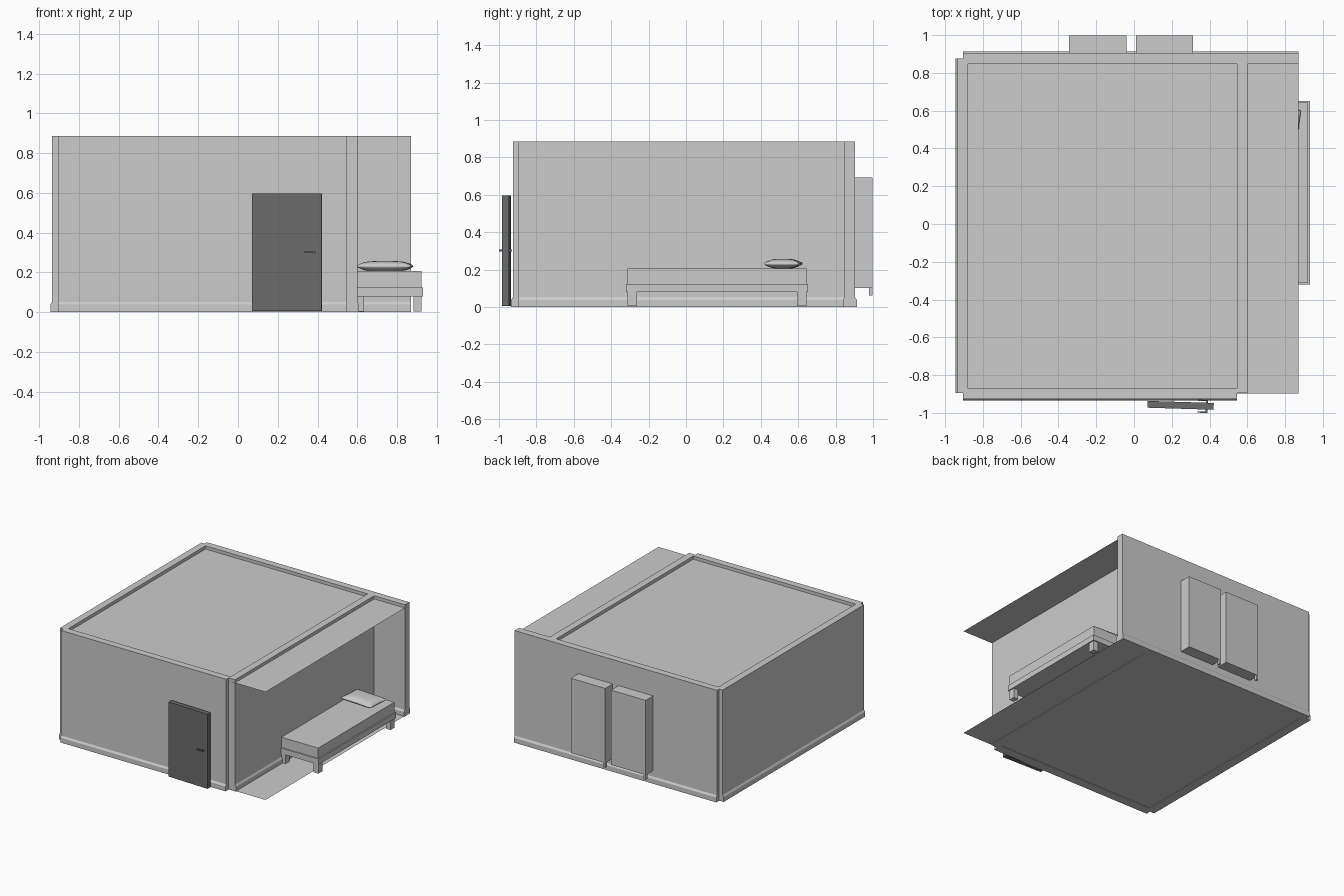
import bpy, bmesh, math
from mathutils import Matrix, Vector

if "Cube" in bpy.data.objects:
    bpy.data.objects.remove(bpy.data.objects["Cube"])

dark = bpy.data.materials.new("dark_door")
dark.diffuse_color = (0.15, 0.15, 0.15, 1)
dark.use_nodes = True
dark.node_tree.nodes["Principled BSDF"].inputs["Base Color"].default_value = dark.diffuse_color


def finish(name, bm, mat=None):
    me = bpy.data.meshes.new(name)
    bmesh.ops.recalc_face_normals(bm, faces=bm.faces)
    bm.to_mesh(me)
    bm.free()
    ob = bpy.data.objects.new(name, me)
    bpy.context.collection.objects.link(ob)
    if mat:
        me.materials.append(mat)
    return ob


def add_box(bm, lo, hi):
    lo, hi = Vector(lo), Vector(hi)
    m = Matrix.Translation((lo + hi) / 2) @ Matrix.Diagonal((*(hi - lo), 1))
    bmesh.ops.create_cube(bm, size=1, matrix=m)


def box(name, lo, hi, mat=None):
    bm = bmesh.new()
    add_box(bm, lo, hi)
    return finish(name, bm, mat)


def sheet(name, z):
    bm = bmesh.new()
    bm.faces.new([bm.verts.new((x, y, z)) for x, y in
                  ((-.905, -.897), (.87, -.897), (.87, .876), (-.905, .876))])
    return finish(name, bm)


def wall(name, start, end):
    """Wall section with skirting on both sides, swept along a centre line."""
    half = [(.037, 0), (.037, .038), (.028, .052), (.028, .885)]
    section = half + [(-s, z) for s, z in reversed(half)]
    a, b = Vector((*start, 0)), Vector((*end, 0))
    side = (b - a).normalized().cross(Vector((0, 0, 1)))
    bm = bmesh.new()
    face = bm.faces.new([bm.verts.new(a + side * s + Vector((0, 0, z))) for s, z in section])
    ext = bmesh.ops.extrude_face_region(bm, geom=[face], use_keep_orig=True)
    verts = [v for v in ext["geom"] if isinstance(v, bmesh.types.BMVert)]
    bmesh.ops.translate(bm, verts=verts, vec=b - a)
    return finish(name, bm)


# Room shell
wall("left_wall", (-.907, -.896), (-.907, .876))
wall("back_wall", (-.905, .876), (.87, .876))
wall("front_wall", (-.905, -.898), (.545, -.898))
wall("inner_wall", (.573, -.896), (.573, .876))
sheet("floor", .004)
sheet("ceiling", .86)

# Thin panel edge showing on the inner wall
box("wall_panel_edge", (.58, -.314, .2), (.602, -.311, .45))

# Door, slightly ajar, with a lever on each side
door_parts = [box("door", (-.175, -.018, .005), (.175, .018, .597), dark)]
bm = bmesh.new()
add_box(bm, (.133, -.036, .296), (.143, .032, .306))
for y in (-.036, .026):
    add_box(bm, (.09, y, .297), (.143, y + .007, .305))
door_parts.append(finish("door_handle", bm, dark))
for ob in door_parts:
    ob.location = (.247, -.96, 0)
    ob.rotation_euler.z = math.radians(-1.8)

# Two cabinets on the back wall, each with a hanging edge strip
for i, (x0, x1) in enumerate(((-.345, -.04), (.01, .312))):
    bm = bmesh.new()
    add_box(bm, (x0, .88, .10), (x1, .998, .692))
    add_box(bm, (x0, .978, .062), (x0 + .018, .998, .10))
    finish(f"cabinet_{i + 1}", bm)

# Bed
box("bed_frame", (.585, -.32, .08), (.932, .652, .124))
box("mattress", (.59, -.312, .124), (.922, .643, .206))
for x in (.592, .882):
    for y in (-.312, .593):
        box("bed_leg", (x, y, .004), (x + .042, y + .05, .08))

# Pillow: flattened cushion thinning toward a pinched edge
bm = bmesh.new()
bmesh.ops.create_grid(bm, x_segments=8, y_segments=6, size=1)
top = list(bm.verts)
ext = bmesh.ops.extrude_face_region(bm, geom=bm.faces[:], use_keep_orig=True)
upper = [v for v in ext["geom"] if isinstance(v, bmesh.types.BMVert)]
for verts, s in ((top, -1), (upper, 1)):
    for v in verts:
        u, w = v.co.x, v.co.y
        puff = ((1 - u ** 4) * (1 - w ** 4)) ** .5
        v.co = (u * (.142 - .008 * (1 - w * w)), w * (.098 - .008 * (1 - u * u)),
                s * (.007 + .019 * puff))
pillow = finish("pillow", bm)
pillow.location = (.74, .52, .231)
pillow.rotation_euler.z = math.radians(-4)
sub = pillow.modifiers.new("smooth", 'SUBSURF')
sub.levels = sub.render_levels = 1
for p in pillow.data.polygons:
    p.use_smooth = True
